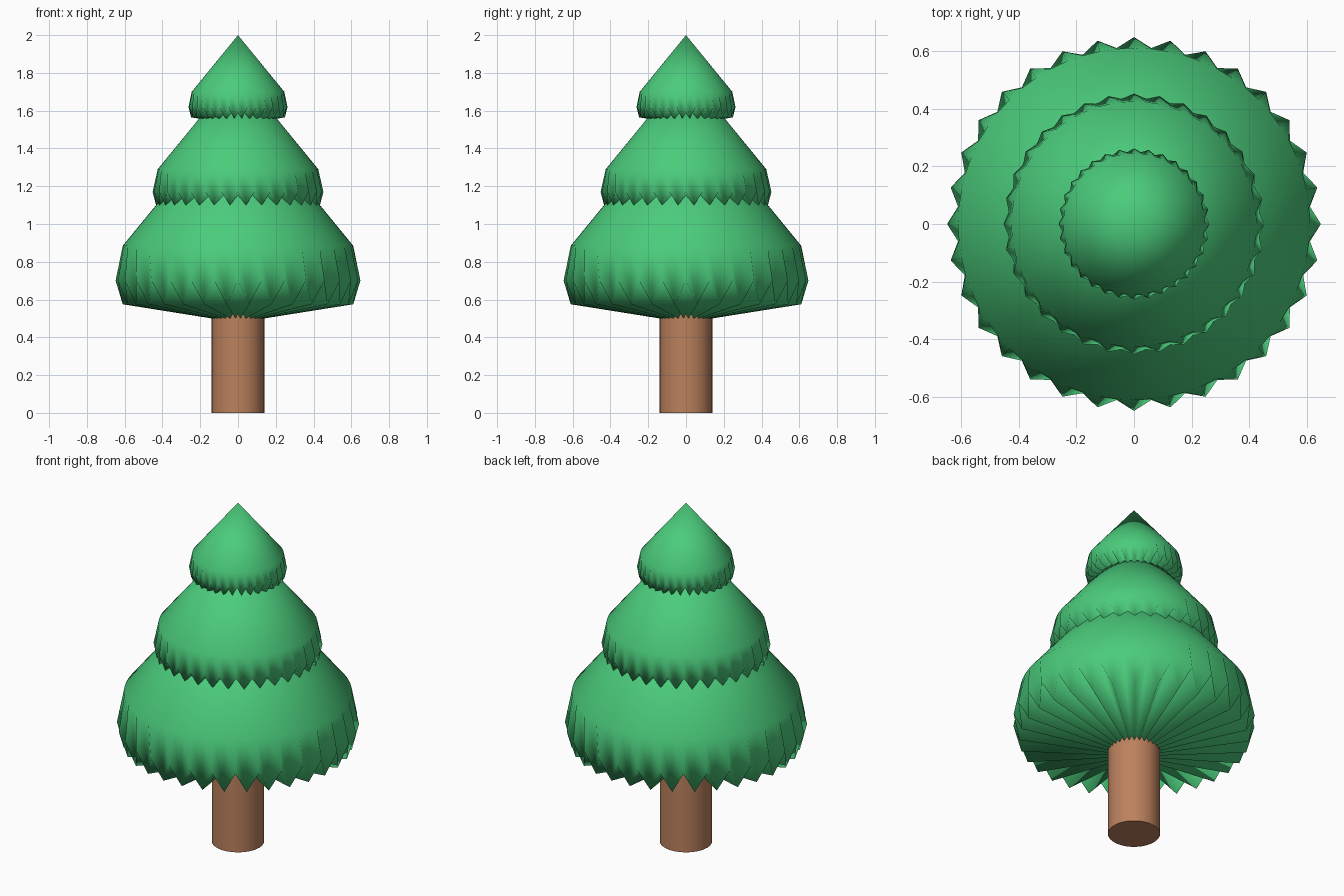
import bpy, bmesh, math

if "Cube" in bpy.data.objects:
    bpy.data.objects.remove(bpy.data.objects["Cube"])

PLEATS = 32


def material(name, rgb):
    m = bpy.data.materials.new(name)
    m.diffuse_color = (*rgb, 1)
    m.use_nodes = True
    m.node_tree.nodes["Principled BSDF"].inputs["Base Color"].default_value = m.diffuse_color
    return m


GREEN = material("needles", (0.07, 0.60, 0.20))
BROWN = material("bark", (0.50, 0.22, 0.11))


def add_tier(name, apex_z, shoulder, notch, tip, base_z):
    """Pleated cone: apex, round shoulder ring, zigzag rim, pleated underside."""
    bm = bmesh.new()
    n = PLEATS * 2
    apex = bm.verts.new((0, 0, apex_z))
    base = bm.verts.new((0, 0, base_z))
    upper, rim = [], []
    for i in range(n):
        a = math.tau * i / n
        c, s = math.cos(a), math.sin(a)
        upper.append(bm.verts.new((shoulder[0] * c, shoulder[0] * s, shoulder[1])))
        r, z = tip if i % 2 else notch
        rim.append(bm.verts.new((r * c, r * s, z)))
    for i in range(n):
        j = (i + 1) % n
        bm.faces.new((apex, upper[i], upper[j]))
        bm.faces.new((upper[i], rim[i], rim[j], upper[j]))
        bm.faces.new((base, rim[j], rim[i]))
    bmesh.ops.recalc_face_normals(bm, faces=bm.faces)
    for f in bm.faces:
        f.smooth = True
    mesh = bpy.data.meshes.new(name)
    bm.to_mesh(mesh)
    bm.free()
    mesh.materials.append(GREEN)
    obj = bpy.data.objects.new(name, mesh)
    bpy.context.collection.objects.link(obj)
    return obj


# Foliage tiers, (radius, height) for shoulder, notch and tip
add_tier("lower_branches", 1.63, (0.61, 0.885), (0.648, 0.70), (0.613, 0.575), 0.478)
add_tier("middle_branches", 1.81, (0.425, 1.29), (0.452, 1.17), (0.436, 1.10), 1.04)
add_tier("top_branches", 2.0, (0.245, 1.70), (0.262, 1.62), (0.25, 1.565), 1.52)

# Trunk
bpy.ops.mesh.primitive_cylinder_add(vertices=32, radius=0.14, depth=0.6, location=(0, 0, 0.3))
trunk = bpy.context.object
trunk.name = "trunk"
trunk.data.materials.append(BROWN)
bpy.ops.object.shade_smooth_by_angle(angle=math.radians(40))
